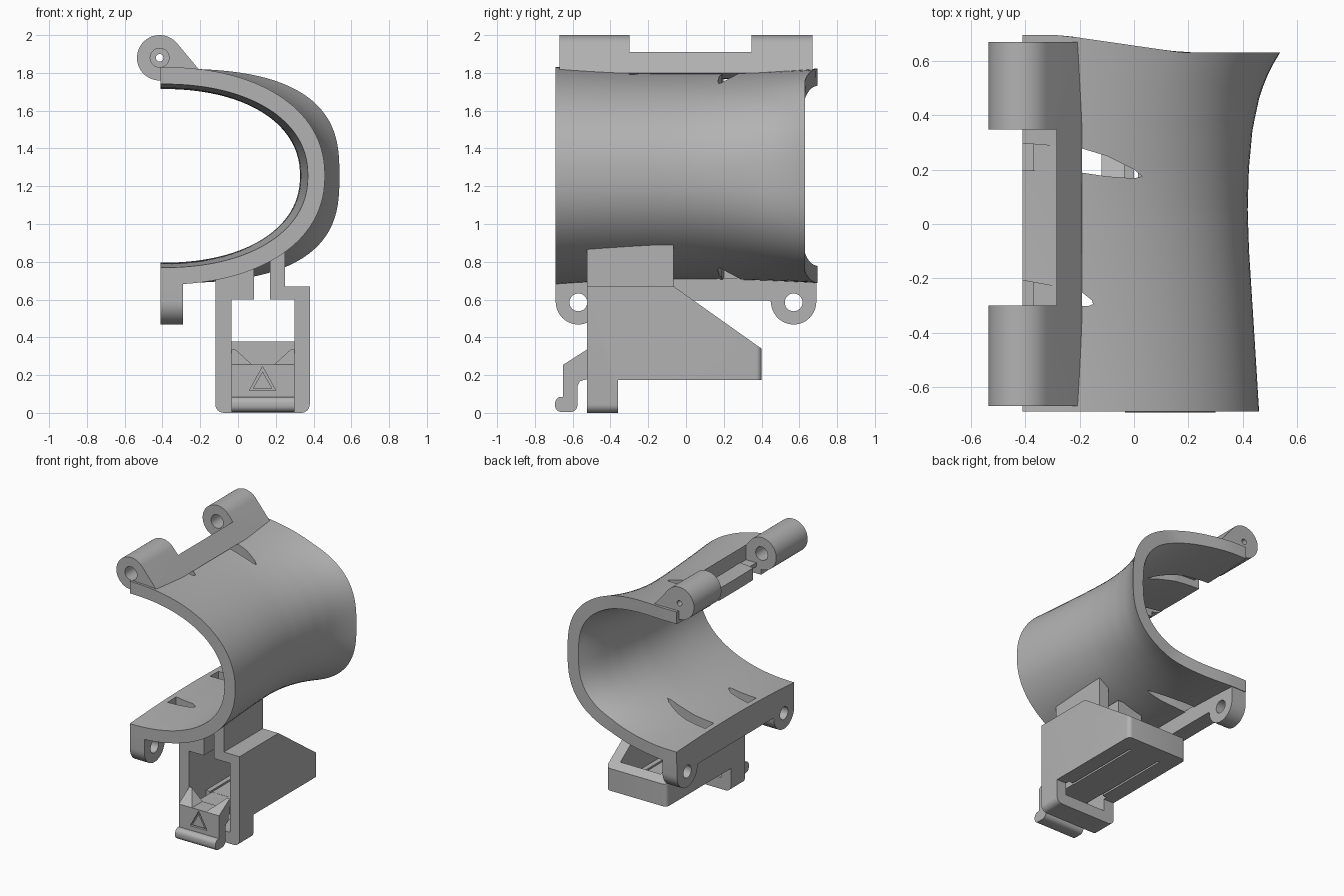
import bpy, bmesh, math

cube = bpy.data.objects.get("Cube")
if cube:
    bpy.data.objects.remove(cube, do_unlink=True)

grey = bpy.data.materials.new("plain_grey")
grey.use_nodes = True
grey.diffuse_color = (0.45, 0.45, 0.45, 1)
grey.node_tree.nodes["Principled BSDF"].inputs["Base Color"].default_value = (0.45, 0.45, 0.45, 1)


def make(name, bm):
    bmesh.ops.recalc_face_normals(bm, faces=bm.faces)
    mesh = bpy.data.meshes.new(name)
    bm.to_mesh(mesh)
    bm.free()
    mesh.materials.append(grey)
    obj = bpy.data.objects.new(name, mesh)
    bpy.context.collection.objects.link(obj)
    return obj


def prism_bm(pts, axis, lo, hi):
    """Extrude a 2D outline along the named axis."""
    place = {"x": lambda p, h: (h, p[0], p[1]),
             "y": lambda p, h: (p[0], h, p[1]),
             "z": lambda p, h: (p[0], p[1], h)}[axis]
    bm = bmesh.new()
    a = [bm.verts.new(place(p, lo)) for p in pts]
    b = [bm.verts.new(place(p, hi)) for p in pts]
    bm.faces.new(a)
    bm.faces.new(b[::-1])
    for i in range(len(pts)):
        j = (i + 1) % len(pts)
        bm.faces.new((a[i], b[i], b[j], a[j]))
    return bm


def prism(name, pts, axis, lo, hi):
    return make(name, prism_bm(pts, axis, lo, hi))


def box(name, x, y, z):
    return prism(name, [(x[0], y[0]), (x[1], y[0]), (x[1], y[1]), (x[0], y[1])], "z", *z)


def arc(cx, cy, r, a0, a1, n=24):
    return [(cx + r * math.cos(math.radians(a0 + (a1 - a0) * i / n)),
             cy + r * math.sin(math.radians(a0 + (a1 - a0) * i / n))) for i in range(n + 1)]


def circle(cx, cy, r):
    return arc(cx, cy, r, 0, 360, 32)[:-1]


def activate(obj):
    bpy.ops.object.select_all(action="DESELECT")
    obj.select_set(True)
    bpy.context.view_layer.objects.active = obj


def cut(obj, *cutters):
    activate(obj)
    for c in cutters:
        mod = obj.modifiers.new("cut", "BOOLEAN")
        mod.operation, mod.solver, mod.object = "DIFFERENCE", "EXACT", c
        bpy.ops.object.modifier_apply(modifier=mod.name)
        bpy.data.objects.remove(c, do_unlink=True)


def smooth(obj):
    activate(obj)
    bpy.ops.object.shade_smooth_by_angle(angle=math.radians(30))


# Flared C-shaped shell, open towards -x
TIP, MID, WALL = -0.41, 1.255, 0.09
ROWS, SEGS = 32, 56


def lerp_table(table, y):
    for (y0, v0), (y1, v1) in zip(table, table[1:]):
        if y <= y1:
            f = (y - y0) / (y1 - y0)
            return v0 + (v1 - v0) * f
    return table[-1][1]


reach = [(-0.69, 0.87), (-0.4, 0.852), (-0.1, 0.833), (0.05, 0.828), (0.2, 0.832),
         (0.35, 0.846), (0.48, 0.874), (0.57, 0.911), (0.63, 0.947)]
bm = bmesh.new()
rings = []
for r in range(ROWS + 1):
    t = r / ROWS
    y = -0.69 + 1.32 * t
    a = lerp_table(reach, y)
    b = 0.55 + (0.055 if y < 0 else 0.045) * y * y
    n = 2.2 + 0.6 * max(0, y / 0.63) ** 2
    ring = []
    for off, order in ((0, 1), (WALL, -1)):
        for s in range(SEGS + 1)[::order]:
            ang = math.pi * (s / SEGS - 0.5)
            c, sn = max(0, math.cos(ang)), math.sin(ang)
            x = TIP + (a - off) * c ** (2 / n) if 0 < s < SEGS else TIP
            z = MID + (b - off) * math.copysign(abs(sn) ** (2 / n), sn)
            back = 0.63 + 0.065 * min(1, max(0, (0.18 - x) / 0.45))
            ring.append(bm.verts.new((x, -0.69 + t * (back + 0.69), z)))
    rings.append(ring)
for p, q in zip(rings, rings[1:]):
    for i in range(len(p)):
        j = (i + 1) % len(p)
        bm.faces.new((p[i], p[j], q[j], q[i]))
for ring in (rings[0], rings[-1]):
    for i in range(SEGS):
        bm.faces.new((ring[i], ring[i + 1], ring[-2 - i], ring[-1 - i]))
shell = make("shell", bm)

# Tapered strap slots through both tips of the shell
for start, z in ((-0.45, (1.6, 1.9)), (-0.37, (0.6, 0.95))):
    long_slot = [(start, 0.3), (-0.2, 0.28), (-0.1, 0.25), (0, 0.2), (0.03, 0.175),
                 (0, 0.168), (-0.1, 0.175), (-0.2, 0.19), (start, 0.2)]
    short_slot = [(start, -0.2), (-0.2, -0.245), (-0.155, -0.28), (-0.15, -0.295),
                  (-0.17, -0.302), (start, -0.3)]
    cut(shell, prism("slot", long_slot, "z", *z), prism("slot", short_slot, "z", *z))
smooth(shell)

# Upper hinge: full-length wedge with round knuckles at both ends
hinge = prism("upper_hinge", arc(-0.415, 1.88, 0.12, 40, 270, 32) + [(-0.25, 1.77), (-0.192, 1.8)],
              "y", -0.67, 0.67)
cut(hinge,
    box("gap", (-0.7, -0.285), (-0.3, 0.347), (1.6, 2.2)),
    prism("pin_bore", circle(-0.415, 1.88, 0.05), "y", -0.8, 0.6),
    prism("pin_tip_bore", circle(-0.415, 1.88, 0.02), "y", 0.5, 0.8))
smooth(hinge)
box("slot_bridge", (-0.37, -0.28), (-0.31, 0.35), (1.77, 1.8))

# Lower rail with two round lugs
lugs = prism("lower_lugs",
             [(-0.69, 0.715)] + arc(-0.57, 0.588, 0.12, 180, 360) + [(-0.44, 0.595), (0.44, 0.595)]
             + arc(0.57, 0.588, 0.12, 180, 360) + [(0.69, 0.715)], "x", TIP, -0.29)
cut(lugs, *[prism("lug_hole", circle(y, 0.585, 0.047), "x", -0.6, 0) for y in (-0.57, 0.57)])
smooth(lugs)

# Socket body with sloped back and a front foot
bm = prism_bm([(-0.525, 0), (-0.36, 0), (-0.36, 0.175), (0.4, 0.175), (0.4, 0.34),
               (-0.065, 0.67), (-0.525, 0.67)], "x", -0.12, 0.38)


def edges_where(test):
    return [e for e in bm.edges if all(test(v.co) for v in e.verts)
            and abs(e.verts[0].co.x - e.verts[1].co.x) < 0.01]


bmesh.ops.bevel(bm, geom=edges_where(lambda c: c.z < 0.01), offset=0.045, segments=6,
                profile=0.5, affect="EDGES")
bmesh.ops.bevel(bm, geom=edges_where(lambda c: c.y > 0.39), offset=0.03, segments=5,
                profile=0.5, affect="EDGES")
body = make("socket_body", bm)
cut(body,
    box("cavity", (-0.035, 0.3), (-0.7, 0.345), (0.235, 0.6)),
    box("foot_opening", (-0.035, 0.3), (-0.7, -0.33), (0.085, 0.3)),
    box("top_gap", (0.085, 0.17), (-0.7, 0.2), (0.5, 0.8)),
    box("floor_slit", (0, 0.015), (-0.4, 0.27), (0.1, 0.3)),
    box("floor_slit", (0.25, 0.265), (-0.4, 0.27), (0.1, 0.3)))
smooth(body)

# Columns joining the socket to the shell
box("left_column", (-0.12, 0.085), (-0.525, -0.065), (0.64, 0.775))
box("right_column", (0.17, 0.25), (-0.525, -0.065), (0.64, 0.89))

# Release clip with notched top, rounded foot and triangle marker
clip = prism("release_clip",
             [(-0.525, 0.335), (-0.65, 0.255), (-0.65, 0.085)] + arc(-0.66, 0.052, 0.033, 90, 180, 6)
             + arc(-0.66, 0.038, 0.033, 180, 270, 6) + arc(-0.61, 0.04, 0.035, 270, 360, 6)
             + [(-0.575, 0.14), (-0.562, 0.168), (-0.525, 0.178)], "x", -0.034, 0.299)
cut(clip,
    prism("notch", [(0.075, 0.255), (0.19, 0.255), (0.3, 0.355), (-0.035, 0.355)], "y", -0.8, -0.4),
    prism("marker", [(0.13, 0.245), (0.06, 0.118), (0.2, 0.118)], "y", -0.7, -0.632))
smooth(clip)
prism("marker_inset", [(0.13, 0.22), (0.078, 0.128), (0.182, 0.128)], "y", -0.649, -0.62)
box("clip_tongue", (0.015, 0.25), (-0.54, -0.3), (0.178, 0.234))
